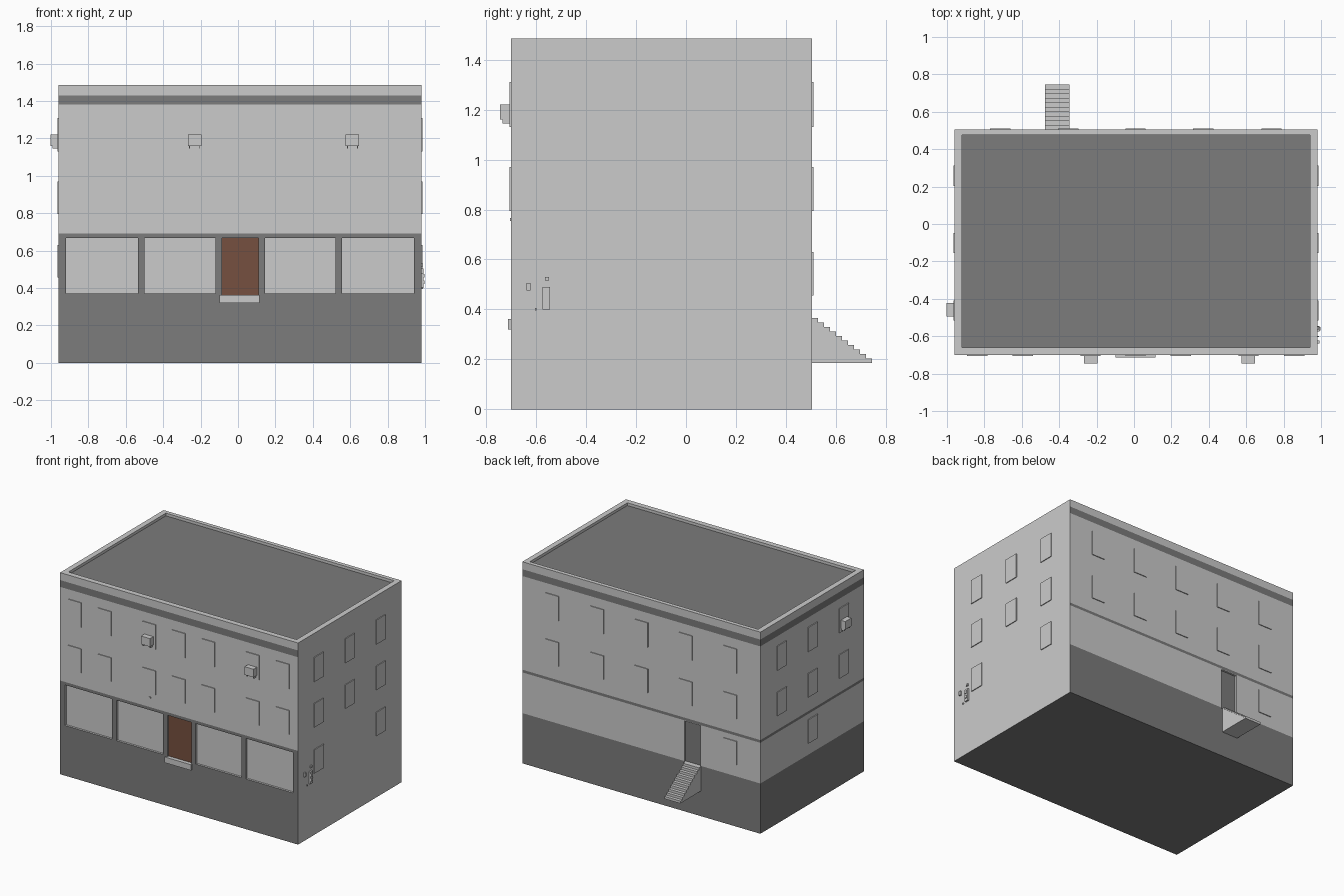
import bpy, bmesh
from mathutils import Matrix, Vector

if "Cube" in bpy.data.objects:
    bpy.data.objects.remove(bpy.data.objects["Cube"])


def material(name, rgb):
    m = bpy.data.materials.new(name)
    m.diffuse_color = (*rgb, 1)
    m.use_nodes = True
    m.node_tree.nodes["Principled BSDF"].inputs["Base Color"].default_value = m.diffuse_color
    return m


LIGHT = material("light_grey", (0.62, 0.62, 0.62))
DARK = material("dark_grey", (0.2, 0.2, 0.2))
BROWN = material("brown", (0.18, 0.08, 0.05))


def boxes(name, items, mat=LIGHT):
    """One object out of boxes given as (x0, x1, y0, y1, z0, z1)."""
    bm = bmesh.new()
    for x0, x1, y0, y1, z0, z1 in items:
        mid = Vector((x0 + x1, y0 + y1, z0 + z1)) / 2
        size = Matrix.Diagonal((x1 - x0, y1 - y0, z1 - z0, 1))
        bmesh.ops.create_cube(bm, size=1, matrix=Matrix.Translation(mid) @ size)
    me = bpy.data.meshes.new(name)
    bm.to_mesh(me)
    bm.free()
    me.materials.append(mat)
    ob = bpy.data.objects.new(name, me)
    bpy.context.collection.objects.link(ob)
    return ob


X0, X1, Y0, Y1, H = -0.96, 0.98, -0.70, 0.505, 1.485
REC, OUT = 0.02, 0.006
SHOPS = [(-0.92, -0.535), (-0.50, -0.12), (0.145, 0.52), (0.555, 0.94)]
FDOOR, BDOOR = (-0.085, 0.11), (-0.47, -0.34)

# Main body, split into dark and light storey bands
body = boxes("building_body", [(X0, X1, Y0, Y1, 0, H)])
body.data.materials.append(DARK)
bm = bmesh.new()
bm.from_mesh(body.data)
for z in (0.37, 0.67, 0.69, 1.38, 1.43):
    bmesh.ops.bisect_plane(bm, geom=bm.verts[:] + bm.edges[:] + bm.faces[:],
                           plane_co=(0, 0, z), plane_no=(0, 0, 1))
bm.normal_update()
for f in bm.faces:
    z = f.calc_center_median().z
    band = z < 0.37 or 0.67 < z < 0.69 or 1.38 < z < 1.43
    front = f.normal.y < -0.5 and z < 0.69
    if f.normal.x < 0.5 and (band or front):
        f.material_index = 1
bm.to_mesh(body.data)
bm.free()

# Recesses for shop windows, doors and roof
cuts = [(a, b, Y0 - 0.1, Y0 + REC, 0.37, 0.668) for a, b in SHOPS]
cuts += [(*FDOOR, Y0 - 0.1, Y0 + REC, 0.362, 0.668),
         (*BDOOR, Y1 - REC, Y1 + 0.1, 0.365, 0.665),
         (X0 + 0.04, X1 - 0.04, Y0 + 0.04, Y1 - 0.03, H - 0.025, H + 0.1)]
cutter = boxes("recess_cutter", cuts)
cutter.hide_render = True
cutter.hide_viewport = True
mod = body.modifiers.new("recesses", 'BOOLEAN')
mod.operation = 'DIFFERENCE'
mod.solver = 'EXACT'
mod.object = cutter

# Roof deck, shop panes and doors lining the recesses
boxes("roof_deck", [(X0 + 0.04, X1 - 0.04, Y0 + 0.04, Y1 - 0.03, H - 0.026, H - 0.02)], DARK)
boxes("shop_windows", [(a, b, Y0 + REC - 0.005, Y0 + REC + 0.001, 0.37, 0.668) for a, b in SHOPS])
boxes("front_door", [(*FDOOR, Y0 + REC - 0.005, Y0 + REC + 0.001, 0.362, 0.668)], BROWN)
boxes("back_door", [(*BDOOR, Y1 - REC - 0.001, Y1 - REC + 0.005, 0.365, 0.665)], DARK)
boxes("front_step", [(-0.10, 0.115, Y0 - 0.013, Y0 + 0.01, 0.32, 0.362)])

# Upright windows on all four sides
LOW, MID, TOP = (0.455, 0.63), (0.795, 0.97), (1.13, 1.31)
W = 0.054
FX = (-0.838, -0.595, -0.232, 0.008, 0.25, 0.612, 0.857)
BX = (-0.715, -0.352, 0.008, 0.37, 0.735)
SY = (-0.463, -0.102, 0.258)
boxes("front_windows", [(x - W, x + W, Y0 - OUT, Y0 + 0.01, *r) for x in FX for r in (MID, TOP)])
back = [(x, r) for x in BX for r in (MID, TOP)] + [(BX[0], LOW)]
boxes("back_windows", [(x - W, x + W, Y1 - 0.01, Y1 + OUT, *r) for x, r in back])
side = [(y, r) for y in SY for r in (MID, TOP)]
boxes("right_windows", [(X1 - 0.01, X1 + OUT, y - W, y + W, *r)
                        for y, r in side + [(SY[0], LOW), (SY[2], LOW)]])
boxes("left_windows", [(X0 - OUT, X0 + 0.01, y - W, y + W, *r) for y, r in side + [(SY[1], LOW)]])

# Air conditioners with a small bracket below
for i, x in enumerate((-0.232, 0.612)):
    boxes(f"front_air_conditioner_{i + 1}",
          [(x - 0.036, x + 0.036, Y0 - 0.045, Y0, 1.16, 1.22),
           (x - 0.03, x - 0.025, Y0 - 0.035, Y0, 1.145, 1.16),
           (x + 0.025, x + 0.03, Y0 - 0.035, Y0, 1.145, 1.16)])
boxes("left_air_conditioner", [(X0 - 0.042, X0, -0.495, -0.423, 1.16, 1.22),
                               (X0 - 0.033, X0, -0.49, -0.485, 1.145, 1.16),
                               (X0 - 0.033, X0, -0.433, -0.428, 1.145, 1.16)])

# Small wall fittings: front lamp hook and utility meters
boxes("wall_hook", [(-0.231, -0.219, Y0 - 0.005, Y0, 0.755, 0.767)])
boxes("utility_meters", [(X1, X1 + 0.012, -0.575, -0.545, 0.40, 0.49),
                         (X1, X1 + 0.018, -0.57, -0.55, 0.42, 0.44),
                         (X1, X1 + 0.018, -0.57, -0.55, 0.455, 0.475),
                         (X1, X1 + 0.01, -0.564, -0.548, 0.515, 0.53),
                         (X1, X1 + 0.012, -0.638, -0.622, 0.475, 0.505),
                         (X1, X1 + 0.008, -0.605, -0.598, 0.395, 0.405)])

# Back stairs: one stepped side profile, extruded across
pts = [(Y1, 0.185)]
N, RUN, RISE = 10, 0.024, 0.018
for i in range(N):
    z = 0.365 - i * RISE
    pts += [(Y1 + i * RUN, z), (Y1 + (i + 1) * RUN, z)]
pts.append((Y1 + N * RUN, 0.185))
bm = bmesh.new()
face = bm.faces.new([bm.verts.new((-0.475, y, z)) for y, z in pts])
ext = bmesh.ops.extrude_face_region(bm, geom=[face])
bmesh.ops.translate(bm, vec=(0.13, 0, 0),
                    verts=[v for v in ext["geom"] if isinstance(v, bmesh.types.BMVert)])
bmesh.ops.recalc_face_normals(bm, faces=bm.faces[:])
me = bpy.data.meshes.new("back_stairs")
bm.to_mesh(me)
bm.free()
me.materials.append(LIGHT)
bpy.context.collection.objects.link(bpy.data.objects.new("back_stairs", me))
